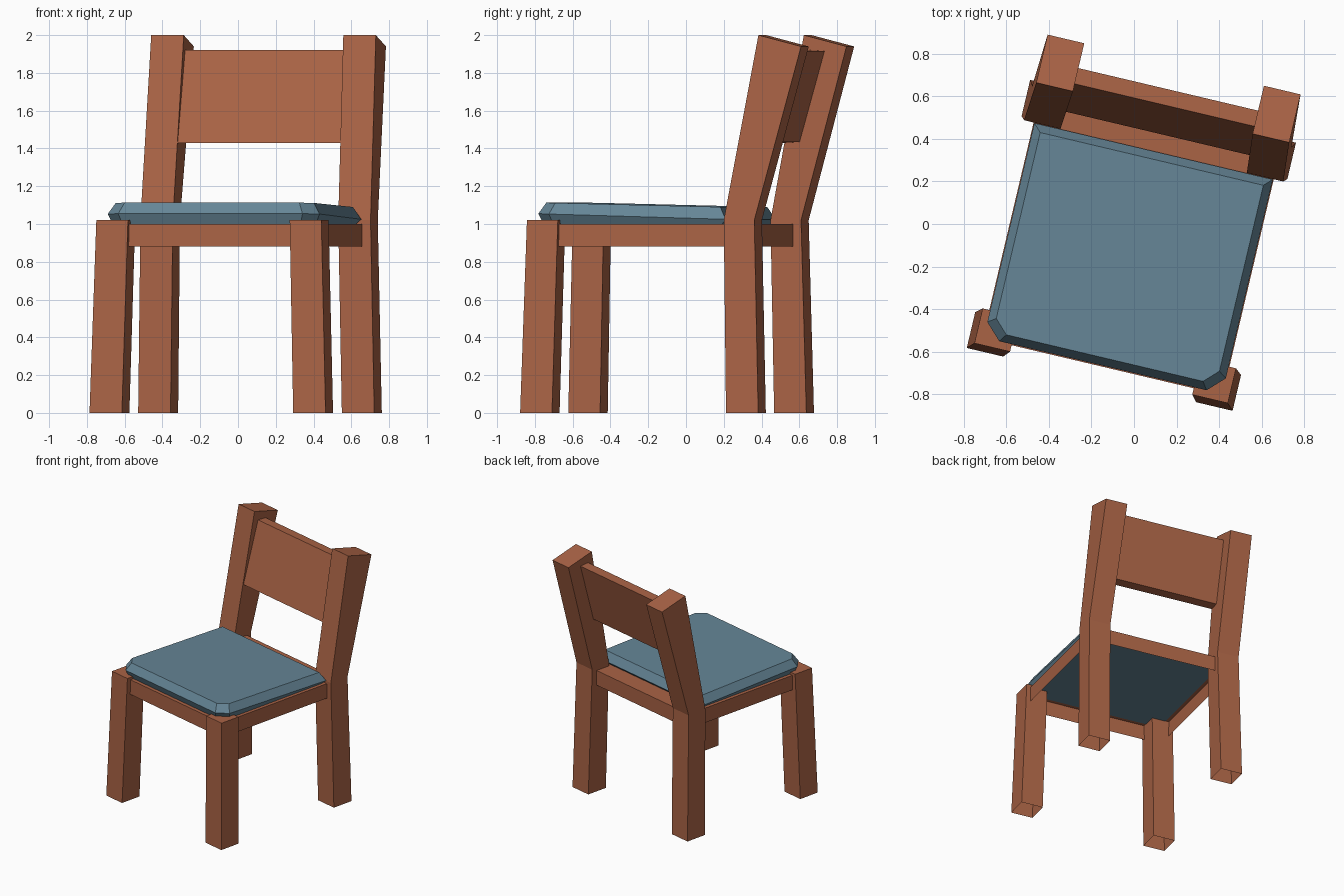
import bpy, bmesh, math
from mathutils import Matrix

if "Cube" in bpy.data.objects:
    bpy.data.objects.remove(bpy.data.objects["Cube"])

# The whole chair is turned about z and very slightly offset sideways
TURN = Matrix.Rotation(math.radians(-13.3), 4, 'Z') @ Matrix.Translation((0.011, 0, 0))


def material(name, colour):
    m = bpy.data.materials.new(name)
    m.diffuse_color = (*colour, 1)
    m.use_nodes = True
    m.node_tree.nodes["Principled BSDF"].inputs["Base Color"].default_value = m.diffuse_color
    return m


WOOD = material("brown wood", (0.40, 0.125, 0.06))
FABRIC = material("blue fabric", (0.13, 0.235, 0.305))


def loft(name, rings, mat, cap_bottom=True):
    """Join rings of points (bottom to top) into a solid; optional open base."""
    bm = bmesh.new()
    loops = [[bm.verts.new(p) for p in ring] for ring in rings]
    for a, b in zip(loops, loops[1:]):
        for i in range(len(a)):
            j = (i + 1) % len(a)
            bm.faces.new((a[i], a[j], b[j], b[i]))
    bm.faces.new(loops[-1])
    if cap_bottom:
        bm.faces.new(loops[0][::-1])
    bmesh.ops.recalc_face_normals(bm, faces=bm.faces)
    bm.transform(TURN)
    me = bpy.data.meshes.new(name)
    bm.to_mesh(me)
    bm.free()
    me.materials.append(mat)
    ob = bpy.data.objects.new(name, me)
    bpy.context.collection.objects.link(ob)
    return ob


def rect(x0, x1, y0, y1, z_front, z_back=None):
    zb = z_front if z_back is None else z_back
    return [(x0, y0, z_front), (x1, y0, z_front), (x1, y1, zb), (x0, y1, zb)]


def mirrored(ring, side):
    pts = [(x * side, y, z) for x, y, z in ring]
    return pts if side > 0 else pts[::-1]


# Legs and bent back posts, open underneath
for side, label in ((1, "right"), (-1, "left")):
    front = [rect(0.466, 0.642, -0.748, -0.575, 0),
             rect(0.440, 0.612, -0.718, -0.550, 1.02)]
    back = [rect(0.466, 0.642, 0.372, 0.547, 0),
            rect(0.450, 0.626, 0.356, 0.522, 1.02),
            rect(0.434, 0.611, 0.541, 0.773, 2.0, 1.94)]
    loft("front_leg_" + label, [mirrored(r, side) for r in front], WOOD, False)
    loft("back_post_" + label, [mirrored(r, side) for r in back], WOOD, False)

# Seat frame: shallow box open underneath
loft("seat_frame", [rect(-0.58, 0.58, -0.687, 0.478, z) for z in (0.88, 1.0)],
     WOOD, False)

# Backrest board leaning with the posts
loft("backrest", [rect(-0.47, 0.47, 0.440, 0.516, 1.43, 1.435),
                  rect(-0.47, 0.47, 0.577, 0.653, 1.92, 1.915)], WOOD)


# Cushion: front corners cut, bevelled rim, sinking slightly to the back
def cushion_ring(inset, z, drop):
    w, f, b, c = 0.576 - inset, -0.682 + inset, 0.354 - inset, 0.075 - inset * 0.3
    pts = [(-w + c, f), (w - c, f), (w, f + c), (w, b), (-w, b), (-w, f + c)]
    return [(x, y, z - drop * (y - f) / (b - f)) for x, y in pts]


loft("cushion", [cushion_ring(0.025, 0.998, 0.0),
                 cushion_ring(0.0, 1.055, 0.03),
                 cushion_ring(0.037, 1.113, 0.023)], FABRIC)
